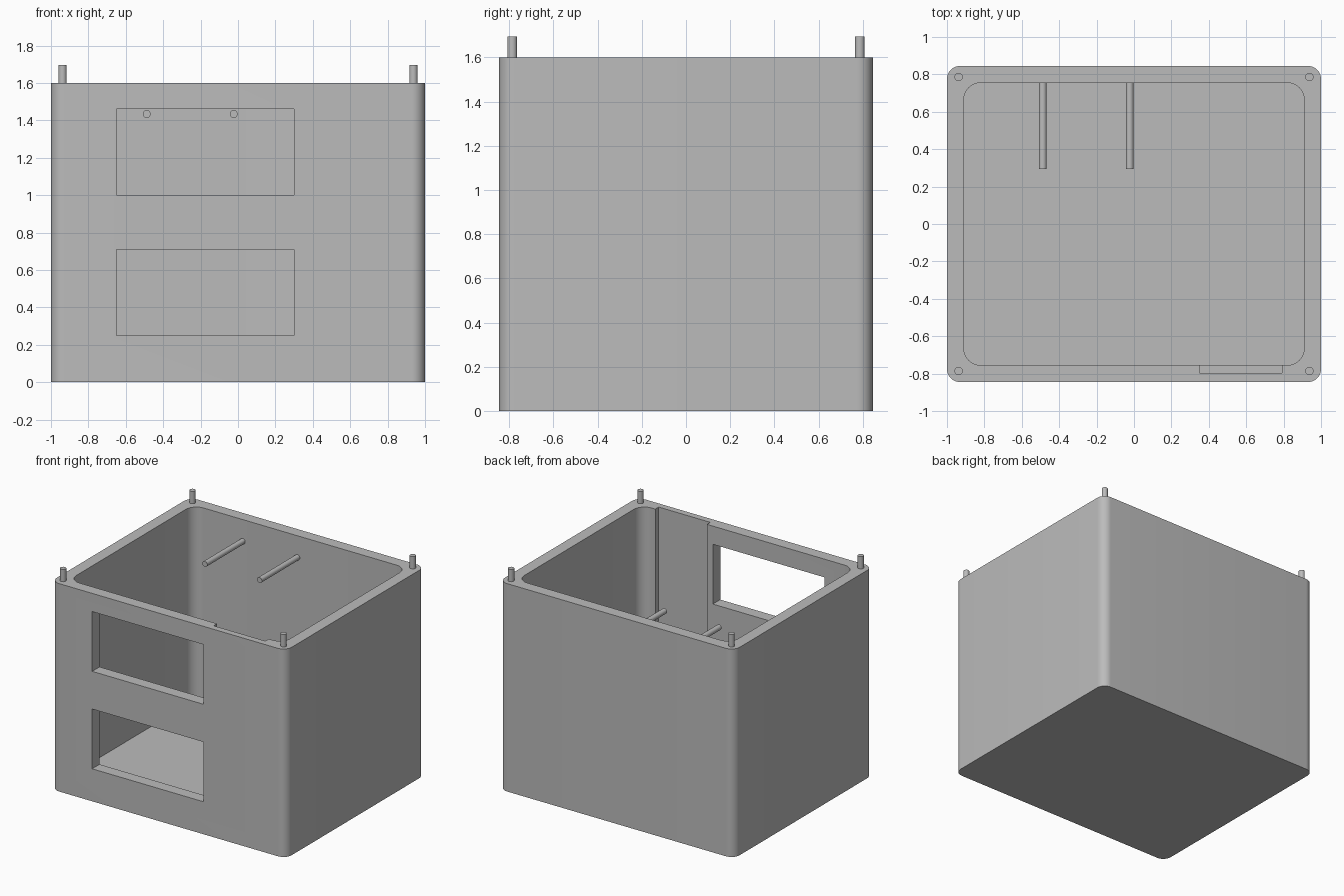
import bpy
import bmesh
from math import sin, cos, pi, radians
from mathutils import Matrix

if "Cube" in bpy.data.objects:
    bpy.data.objects.remove(bpy.data.objects["Cube"])

grey = bpy.data.materials.new("plain grey")
grey.use_nodes = True
colour = (0.5, 0.5, 0.5, 1)
grey.diffuse_color = colour
for node in grey.node_tree.nodes:
    if node.type == "BSDF_PRINCIPLED":
        node.inputs["Base Color"].default_value = colour


def add_object(name, bm):
    bmesh.ops.recalc_face_normals(bm, faces=bm.faces)
    mesh = bpy.data.meshes.new(name)
    bm.to_mesh(mesh)
    bm.free()
    mesh.materials.append(grey)
    ob = bpy.data.objects.new(name, mesh)
    bpy.context.collection.objects.link(ob)
    return ob


def rounded_block(name, half_x, half_y, radius, z0, z1, steps=10):
    """Vertical prism with rounded upright edges."""
    bm = bmesh.new()
    ring = []
    corners = [(1, 1), (-1, 1), (-1, -1), (1, -1)]
    for i, (sx, sy) in enumerate(corners):
        for k in range(steps + 1):
            a = (i + k / steps) * pi / 2
            ring.append(bm.verts.new((sx * (half_x - radius) + radius * cos(a),
                                      sy * (half_y - radius) + radius * sin(a), z0)))
    base = bm.faces.new(ring)
    top = bmesh.ops.extrude_face_region(bm, geom=[base])["geom"]
    bmesh.ops.translate(bm, vec=(0, 0, z1 - z0),
                        verts=[g for g in top if isinstance(g, bmesh.types.BMVert)])
    return add_object(name, bm)


def block(name, x, y, z):
    """Box given by its range on each axis."""
    bm = bmesh.new()
    bmesh.ops.create_cube(bm, size=1)
    for v in bm.verts:
        v.co = [(lo + hi) / 2 + c * (hi - lo) for c, (lo, hi) in zip(v.co, (x, y, z))]
    return add_object(name, bm)


def rod(name, radius, length, centre, tilt=0):
    bm = bmesh.new()
    bmesh.ops.create_cone(bm, cap_ends=True, segments=32, radius1=radius,
                          radius2=radius, depth=length,
                          matrix=Matrix.Translation(centre) @ Matrix.Rotation(tilt, 4, "X"))
    return add_object(name, bm)


def smooth(ob):
    bpy.ops.object.select_all(action="DESELECT")
    ob.select_set(True)
    bpy.context.view_layer.objects.active = ob
    bpy.ops.object.shade_smooth_by_angle(angle=radians(30))


# Open-topped housing
housing = rounded_block("housing", 1.0, 0.845, 0.07, 0, 1.6)

# Cavity, two front windows and the shallow recess inside the front wall
cutters = [
    rounded_block("cavity_cutter", 0.91, 0.755, 0.09, 0.09, 1.8),
    block("upper_window_cutter", (-0.65, 0.30), (-1, -0.6), (1.0, 1.46)),
    block("lower_window_cutter", (-0.65, 0.30), (-1, -0.6), (0.25, 0.71)),
    block("recess_cutter", (0.35, 0.79), (-0.796, -0.6), (0.18, 1.8)),
]
bpy.context.view_layer.objects.active = housing
for cutter in cutters:
    cutter.hide_render = True
    mod = housing.modifiers.new(cutter.name, "BOOLEAN")
    mod.operation = "DIFFERENCE"
    mod.solver = "EXACT"
    mod.object = cutter
    bpy.ops.object.modifier_apply(modifier=mod.name)
for cutter in cutters:
    bpy.data.objects.remove(cutter)
smooth(housing)

# Locating pegs on the rim corners
for side, sx in (("left", 1), ("right", -1)):
    for end, sy in (("front", -1), ("back", 1)):
        smooth(rod(f"{end}_{side}_peg", 0.022, 0.13, (sx * 0.938, sy * 0.786, 1.63)))

# Support rods reaching forward from the back wall
for side, x in (("right", -0.488), ("left", -0.023)):
    smooth(rod(f"{side}_support_rod", 0.021, 0.50, (x, 0.544, 1.434), pi / 2))
